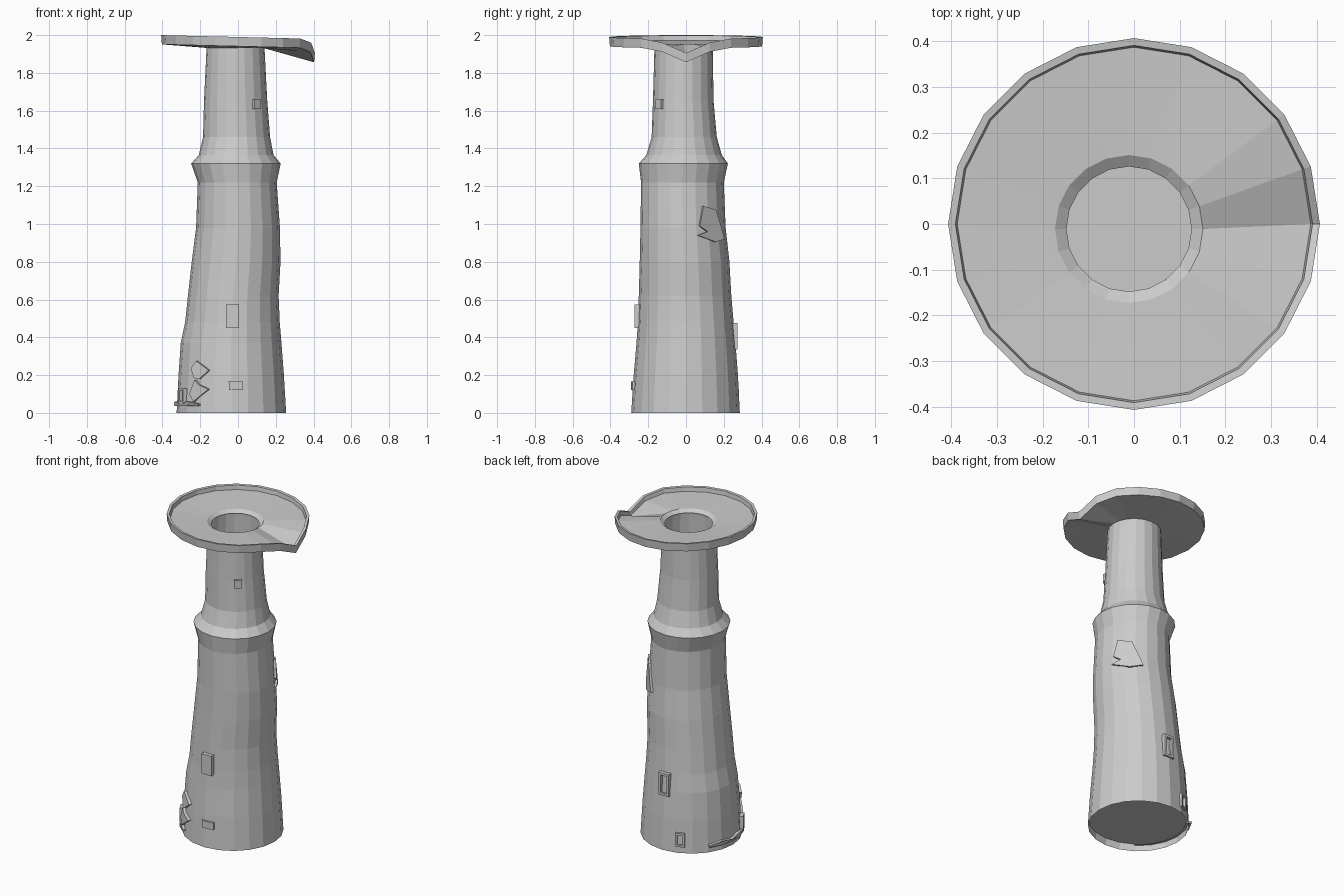
import bpy, math
from mathutils import Vector

if "Cube" in bpy.data.objects:
    bpy.data.objects.remove(bpy.data.objects["Cube"])

N = 20

# Tower outline: height, left x, right x, front y, back y
PROFILE = [
    (0.00, -.325, .255, -.290, .285), (0.20, -.315, .243, -.277, .275),
    (0.37, -.303, .230, -.262, .262), (0.48, -.280, .221, -.255, .252),
    (0.62, -.265, .215, -.250, .240), (0.80, -.245, .225, -.245, .230),
    (0.98, -.222, .222, -.241, .210), (1.22, -.213, .205, -.238, .200),
    (1.32, -.248, .226, -.250, .222), (1.365, -.208, .188, -.210, .190),
    (1.46, -.185, .170, -.182, .163), (1.65, -.180, .155, -.175, .146),
    (1.90, -.168, .142, -.168, .142), (1.94, -.166, .140, -.166, .141),
]


def surface(angle, z, off=0.0):
    """Point on the tower wall at an angle in degrees and a height."""
    for a, b in zip(PROFILE, PROFILE[1:]):
        if z <= b[0]:
            break
    t = (z - a[0]) / (b[0] - a[0])
    l, r, f, k = [p + (q - p) * t for p, q in zip(a[1:], b[1:])]
    c, s = math.cos(math.radians(angle)), math.sin(math.radians(angle))
    return Vector(((l + r) / 2 + c * ((r - l) / 2 + off),
                   (f + k) / 2 + s * ((k - f) / 2 + off), z))


def mesh(name, verts, faces):
    me = bpy.data.meshes.new(name)
    me.from_pydata([tuple(v) for v in verts], [], faces)
    me.update()
    ob = bpy.data.objects.new(name, me)
    bpy.context.collection.objects.link(ob)
    return ob


def loft(name, rings):
    n = len(rings[0])
    faces = [(i * n + k, i * n + (k + 1) % n, (i + 1) * n + (k + 1) % n, (i + 1) * n + k)
             for i in range(len(rings) - 1) for k in range(n)]
    return mesh(name, [v for r in rings for v in r], faces)


def plate(name, pts, out=0.012, back=-0.015):
    """Thin raised slab on the wall from (angle, height) outline points."""
    n = len(pts)
    verts = [surface(a, z, out) for a, z in pts] + [surface(a, z, back) for a, z in pts]
    faces = [tuple(range(n))] + [(k, k + n, (k + 1) % n + n, (k + 1) % n) for k in range(n)]
    return mesh(name, verts, faces)


def window(name, angle, z0, z1, width, out=0.015, recess=0.0):
    """Box set in the wall; with a recess it becomes a framed opening."""
    c = surface(angle, (z0 + z1) / 2)
    nrm = Vector((math.cos(math.radians(angle)), math.sin(math.radians(angle)), 0))
    side = Vector((-nrm.y, nrm.x, 0))

    def loop(inset, depth):
        w, h = width / 2 - inset, (z1 - z0) / 2 - inset
        return [c + side * (w * i) + Vector((0, 0, h * j)) + nrm * depth
                for i, j in ((-1, -1), (1, -1), (1, 1), (-1, 1))]
    rings = [loop(0, -0.03), loop(0, out)]
    if recess:
        rings += [loop(recess, out), loop(recess, -0.005)]
    n = len(rings) * 4
    faces = [(4 * i + k, 4 * i + (k + 1) % 4, 4 * i + 4 + (k + 1) % 4, 4 * i + 4 + k)
             for i in range(len(rings) - 1) for k in range(4)]
    faces.append((n - 4, n - 3, n - 2, n - 1))
    return mesh(name, [v for r in rings for v in r], faces)


# Leaning hollow tower with its collar
angles = [360 * k / N for k in range(N)]
loft("tower_wall", [[surface(a, p[0]) for a in angles] for p in PROFILE])

# Floor just above the base
mesh("tower_floor", [surface(a, 0.045) for a in angles], [tuple(range(N))])

# Rimmed platform with a drooping lip at the right
DROOP = {0: .075, 1: .02, N - 1: .02}


def deck_ring(r, z, outer=True):
    ring = []
    for k, a in enumerate(angles):
        c, s = math.cos(math.radians(a)), math.sin(math.radians(a))
        ox = 0.0 if outer else -0.011
        dz = (-0.01 * c - DROOP.get(k, 0)) if outer else 0
        ring.append(Vector((ox + r * c, ox + r * s, z + dz)))
    return ring


loft("platform", [
    deck_ring(.152, 1.932, False), deck_ring(.403, 1.941), deck_ring(.407, 1.990),
    deck_ring(.391, 1.988), deck_ring(.387, 1.962), deck_ring(.162, 1.953, False),
    deck_ring(.137, 1.936, False)])

# Windows and blocks
window("front_window", -90, .45, .575, .07, .02)
window("upper_window", -50, 1.61, 1.66, .045, .012)
window("low_block", -85, .12, .165, .075, .008)
window("back_window", 90, .335, .475, .07, .015, .015)
window("low_back_window", 112, .04, .125, .055, .01, .012)
window("low_left_window", 208, .05, .13, .055, .018, .012)

# Broken plaster patches
plate("right_patch", [(22, .99), (33, .96), (19, .94), (45, .905), (64, .92),
                      (58, .99), (49, 1.075), (28, 1.095)])
plate("left_patch_upper", [(223, .235), (228, .185), (235, .18), (246, .225), (230, .275)], .016)
plate("left_patch_lower", [(222, .10), (228, .06), (246, .125), (234, .15), (229, .175)], .016)

# Torn strip along the base
lower = [(145 + 15 * i, .036) for i in range(7)]
upper = [(235 - 15 * i, .06 if i % 2 else .048) for i in range(7)]
plate("base_strip", lower + upper, .018)
